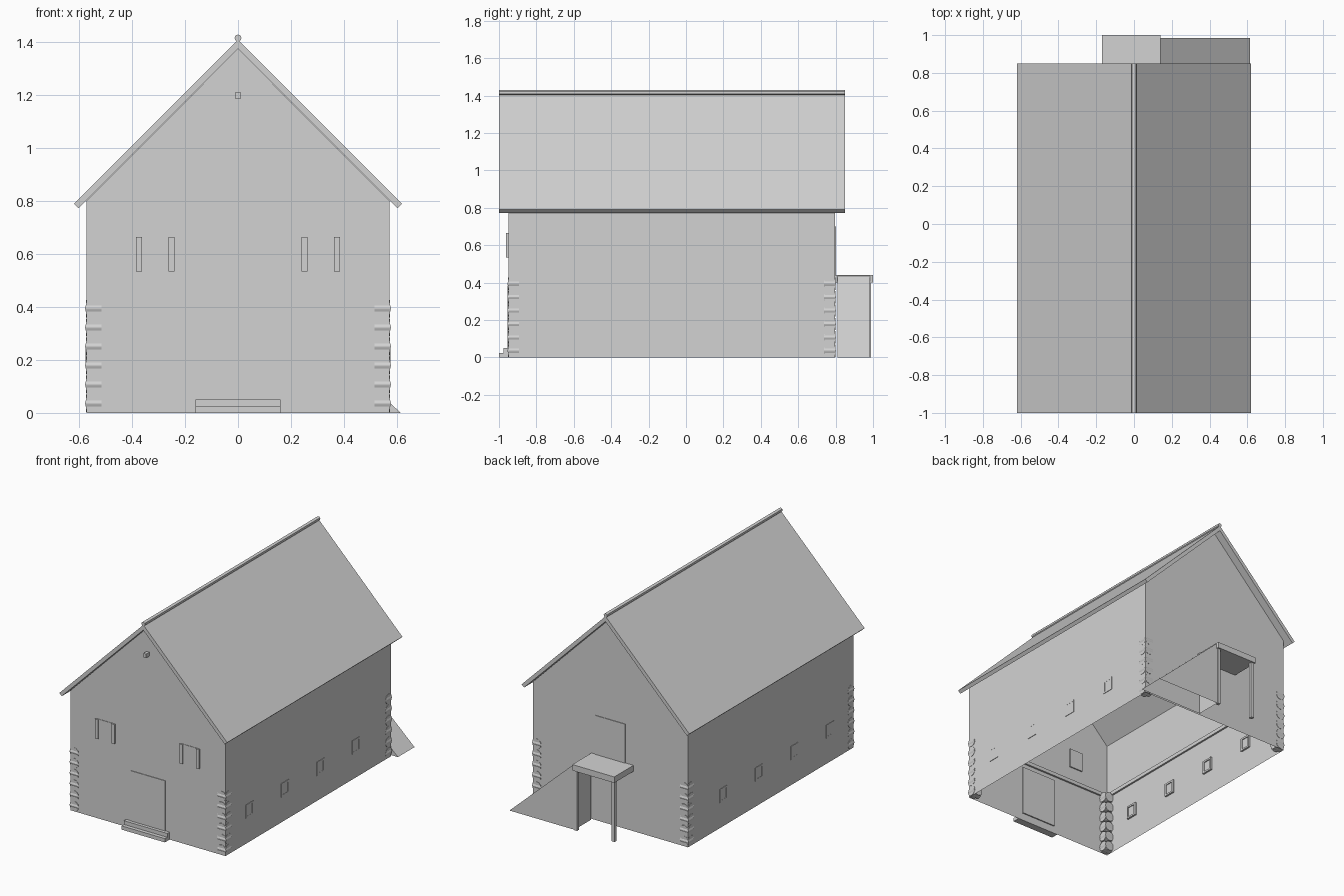
import bpy, bmesh, math
from mathutils import Matrix, Vector

cube = bpy.data.objects.get("Cube")
if cube:
    bpy.data.objects.remove(cube, do_unlink=True)

GREY = (0.65, 0.65, 0.65, 1)
plaster = bpy.data.materials.new("light grey")
plaster.use_nodes = True
plaster.diffuse_color = GREY
plaster.node_tree.nodes["Principled BSDF"].inputs["Base Color"].default_value = GREY


def finish(name, bm, smooth=False):
    bmesh.ops.recalc_face_normals(bm, faces=bm.faces)
    mesh = bpy.data.meshes.new(name)
    bm.to_mesh(mesh)
    bm.free()
    mesh.materials.append(plaster)
    obj = bpy.data.objects.new(name, mesh)
    bpy.context.collection.objects.link(obj)
    if smooth:
        bpy.ops.object.select_all(action='DESELECT')
        obj.select_set(True)
        bpy.context.view_layer.objects.active = obj
        bpy.ops.object.shade_smooth_by_angle()
    return obj


def add_box(bm, x, y, z):
    """Box from (min, max) pairs on each axis."""
    size = [b - a for a, b in (x, y, z)]
    mid = Vector([(a + b) / 2 for a, b in (x, y, z)])
    bmesh.ops.create_cube(bm, size=1, matrix=Matrix.Translation(mid) @ Matrix.Diagonal((*size, 1)))


def box(name, x, y, z):
    bm = bmesh.new()
    add_box(bm, x, y, z)
    return finish(name, bm)


def prism(name, profile, y0, y1, open_bottom=False):
    """Extrude an x-z outline along y, optionally leaving the underside open."""
    bm = bmesh.new()
    face = bm.faces.new([bm.verts.new((x, y0, z)) for x, z in profile])
    out = bmesh.ops.extrude_face_region(bm, geom=[face], use_keep_orig=True)
    new_verts = [g for g in out["geom"] if isinstance(g, bmesh.types.BMVert)]
    bmesh.ops.translate(bm, vec=(0, y1 - y0, 0), verts=new_verts)
    bmesh.ops.recalc_face_normals(bm, faces=bm.faces)
    if open_bottom:
        low = [f for f in bm.faces if all(v.co.z < 0.001 for v in f.verts)]
        bmesh.ops.delete(bm, geom=low, context='FACES')
    return finish(name, bm)


def add_rod(bm, centre, axis, radius, length, sides=12):
    turn = Matrix.Rotation(math.pi / 2, 4, 'Y' if axis == 'X' else 'X')
    bmesh.ops.create_cone(bm, cap_ends=True, segments=sides, radius1=radius, radius2=radius,
                          depth=length, matrix=Matrix.Translation(centre) @ turn)


HALF, FRONT, BACK, EAVE = 0.573, -0.95, 0.797, 0.8
LEDGE = 0.43

# Hollow house shell, open underneath, with gable ends
prism("house_walls", [(-HALF, 0), (HALF, 0), (HALF, EAVE), (0, 1.375), (-HALF, EAVE)],
      FRONT, BACK, open_bottom=True)

# Roof slabs and ridge roll
prism("roof", [(0, 1.41), (0.62, 0.79), (0.602, 0.773), (0, 1.375), (-0.602, 0.773), (-0.62, 0.79)],
      -1, 0.85)
bm = bmesh.new()
add_rod(bm, (0, -0.075, 1.416), 'Y', 0.013, 1.85)
finish("ridge_roll", bm, True)

# Inner ledge where the log storey ends
bm = bmesh.new()
for s in (-1, 1):
    add_box(bm, sorted((s * HALF, s * (HALF - 0.012))), (FRONT, BACK), (LEDGE - 0.015, LEDGE + 0.01))
for y in (FRONT, BACK - 0.012):
    add_box(bm, (-HALF, HALF), (y, y + 0.012), (LEDGE - 0.015, LEDGE + 0.01))
finish("storey_ledge", bm)

# Crossed log ends at the four corners
bm = bmesh.new()
R, COURSES = 0.033, 6
step = LEDGE / COURSES
for sx in (-1, 1):
    for wall, sy in ((FRONT, -1), (BACK, 1)):
        for i in range(COURSES):
            z = step * (i + 0.5)
            add_rod(bm, (sx * (HALF - 0.028), wall - sy * 0.028, z), 'Y', R, 0.06)
            add_rod(bm, (sx * (HALF - 0.028), wall - sy * 0.028, z), 'X', R, 0.06)
finish("log_ends", bm, True)

# Small framed windows along both sides
for side, s in (("left", 1), ("right", -1)):
    bm = bmesh.new()
    outer = sorted((s * (HALF - 0.012), s * (HALF + 0.003)))
    pane = sorted((s * (HALF - 0.006), s * (HALF + 0.002)))
    for i in range(4):
        y = -0.7 + 0.375 * i
        for e in (-0.04, 0.028):
            add_box(bm, outer, (y + e, y + e + 0.012), (0.17, 0.26))
        for z in (0.17, 0.248):
            add_box(bm, outer, (y - 0.028, y + 0.028), (z, z + 0.012))
        add_box(bm, pane, (y - 0.028, y + 0.028), (0.182, 0.248))
    finish(side + "_windows", bm)

# Upper front windows with shutters
for side, s in (("left", 1), ("right", -1)):
    c = s * 0.3125
    box(side + "_front_window", (c - 0.05, c + 0.05), (FRONT - 0.003, FRONT + 0.008), (0.535, 0.665))
    for part, e in (("outer", s), ("inner", -s)):
        x = c + e * 0.061
        box(f"{side}_{part}_shutter", (x - 0.011, x + 0.011), (FRONT - 0.012, FRONT), (0.535, 0.665))

# Front door, steps and hoist beam
box("front_door", (-0.13, 0.13), (FRONT - 0.004, FRONT + 0.008), (0.05, 0.385))
box("lower_step", (-0.16, 0.16), (-1, FRONT), (0, 0.025))
box("upper_step", (-0.16, 0.16), (-0.975, FRONT), (0.025, 0.05))
box("hoist_beam", (-0.01, 0.01), (-0.985, FRONT), (1.185, 1.212))

# Back door, landing on posts, and side ramp
box("back_door", (-0.11, 0.11), (BACK - 0.008, BACK + 0.004), (0.44, 0.7))
box("landing", (-0.17, 0.14), (BACK, 1), (0.4, 0.44))
for side, x in (("left", 0.112), ("right", -0.165)):
    box(side + "_landing_post", (x, x + 0.023), (0.967, 0.99), (0, 0.4))
prism("ramp", [(0.135, 0), (0.615, 0), (0.14, 0.435), (0.135, 0.435)], 0.81, 0.985, open_bottom=True)
